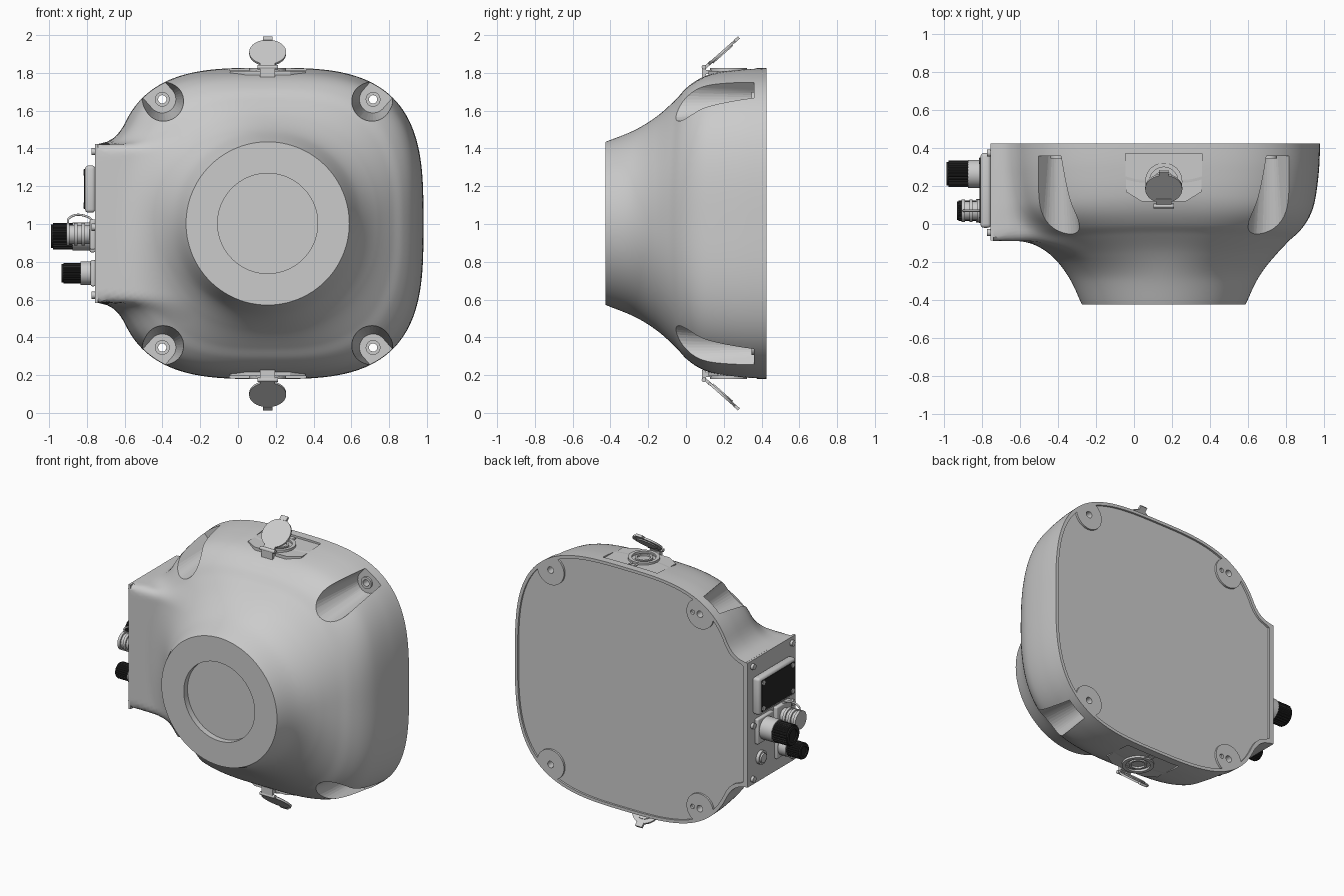
import bpy, bmesh, math
from mathutils import Vector

if "Cube" in bpy.data.objects:
    bpy.data.objects.remove(bpy.data.objects["Cube"])

CX, CZ, BACK, FRONT = 0.157, 1.003, 0.425, -0.425
black = bpy.data.materials.new("black_plastic")
black.diffuse_color = (0.02, 0.02, 0.02, 1)
black.use_nodes = True
black.node_tree.nodes["Principled BSDF"].inputs["Base Color"].default_value = black.diffuse_color
X, Y, Z = Vector((1, 0, 0)), Vector((0, 1, 0)), Vector((0, 0, 1))

# ---------- helpers ----------
def finish(bm, name, mat=None):
    bmesh.ops.recalc_face_normals(bm, faces=bm.faces)
    me = bpy.data.meshes.new(name)
    bm.to_mesh(me)
    bm.free()
    ob = bpy.data.objects.new(name, me)
    bpy.context.collection.objects.link(ob)
    if mat:
        me.materials.append(mat)
    return ob

def smooth(ob, deg=30):
    bpy.ops.object.select_all(action='DESELECT')
    ob.select_set(True)
    bpy.context.view_layer.objects.active = ob
    bpy.ops.object.shade_smooth_by_angle(angle=math.radians(deg))

def cyl(name, c, axis, r, h, mat=None, seg=40, r2=None):
    bm = bmesh.new()
    bmesh.ops.create_cone(bm, cap_ends=True, segments=seg, radius1=r, radius2=r if r2 is None else r2, depth=h)
    ob = finish(bm, name, mat)
    ob.location = c
    ob.rotation_euler = axis.to_track_quat('Z', 'Y').to_euler()
    smooth(ob)
    return ob

def box(name, lo, hi, bevel=0, mat=None):
    bm = bmesh.new()
    bmesh.ops.create_cube(bm, size=1)
    for v in bm.verts:
        v.co = [l + (h - l) * (c + .5) for l, h, c in zip(lo, hi, v.co)]
    if bevel:
        bmesh.ops.bevel(bm, geom=bm.edges[:], offset=bevel, segments=3, affect='EDGES', profile=.5)
    ob = finish(bm, name, mat)
    smooth(ob)
    return ob

def prism(name, pts, vec, mat=None):
    bm = bmesh.new()
    f = bm.faces.new([bm.verts.new(p) for p in pts])
    ext = bmesh.ops.extrude_face_region(bm, geom=[f])
    bmesh.ops.translate(bm, vec=vec, verts=[g for g in ext['geom'] if isinstance(g, bmesh.types.BMVert)])
    return finish(bm, name, mat)

def tube(name, c, axis, ro, ri, h, mat=None):
    ob = cyl(name, c, axis, ro, h, mat)
    cut(ob, cyl("bore", c, axis, ri, h * 2))
    smooth(ob)
    return ob

def cut(ob, cutter):
    bpy.context.view_layer.update()
    m = ob.modifiers.new("cut", 'BOOLEAN')
    m.operation, m.solver, m.object = 'DIFFERENCE', 'EXACT', cutter
    bpy.context.view_layer.objects.active = ob
    bpy.ops.object.modifier_apply(modifier=m.name)
    bpy.data.objects.remove(cutter)

# ---------- implicit shape of the housing ----------
PROF = [(-.425, .432), (-.27, .495), (-.15, .57), (-.05, .66), (0, .715), (.07, .765),
        (.15, .795), (.3, .817), (.425, .824), (.6, .826)]

def slope(i):
    a, b = PROF[max(i - 1, 0)], PROF[min(i + 1, len(PROF) - 1)]
    return (b[1] - a[1]) / (b[0] - a[0])

SL = [slope(i) for i in range(len(PROF))]

def radius(y):
    y = max(y, FRONT)
    i = 0
    while PROF[i + 1][0] < y:
        i += 1
    (a, p), (b, q) = PROF[i], PROF[i + 1]
    h = b - a
    t = (y - a) / h
    return (p * (1 + 2 * t) * (1 - t) ** 2 + q * t * t * (3 - 2 * t)
            + h * (SL[i] * t * (1 - t) ** 2 + SL[i + 1] * t * t * (t - 1)))

def field(x, y, z):
    dx, dz = abs(x - CX), abs(z - CZ)
    s = min(1, max(0, (y + .3) / .4))
    n = 2 + 1.2 * s * s * (3 - 2 * s)
    shift = .04 * min(1, max(0, (y - FRONT) * 4)) * dx * dx / (dx * dx + dz * dz + 1e-9)
    a = (dx ** n + dz ** n) ** (1 / n) - radius(y + shift)
    a = max(a, FRONT - y)
    # rounded connector box on the left, blended in
    r = .04
    q = (abs(x + .725) - .475 + r, abs(y - .41) - .5 + r, dz - .42 + r)
    b = math.sqrt(sum(max(v, 0) ** 2 for v in q)) + min(max(q), 0) - r
    k = .12
    h = max(k - abs(a - b), 0) / k
    return min(a, b) - h * h * k / 4

def cast(d, inset=0, xmin=-9):
    lo, hi = 0, 1.7
    for _ in range(20):
        m = (lo + hi) / 2
        x = CX + d[0] * m
        if max(field(x, BACK + d[1] * m, CZ + d[2] * m) + inset, xmin - x) < 0:
            lo = m
        else:
            hi = m
    return Vector((CX, BACK, CZ)) + Vector(d) * lo

# ---------- housing ----------
N, M = 200, 64
bm = bmesh.new()
p0 = math.atan(.432 / (BACK - FRONT))
rings = []
for j in range(M + 1):
    p = p0 + (math.pi / 2 - p0) * j / M
    rings.append([bm.verts.new(cast((math.sin(p) * math.cos(t), -math.cos(p), math.sin(p) * math.sin(t))))
                  for t in (2 * math.pi * i / N for i in range(N))])
for a, b in zip(rings, rings[1:]):
    for i in range(N):
        bm.faces.new((a[i], a[(i + 1) % N], b[(i + 1) % N], b[i]))
bm.faces.new(rings[0])
bm.faces.new(rings[-1])
body = finish(bm, "housing")
cut(body, box("trim", (-2, -1, 0), (-.745, 1, 2)))
cut(body, cyl("front_recess_cut", (CX, FRONT, CZ), Y, .265, .08, seg=96))

# corner scallops, through holes and screw seats
corners = [(sx, sz, CX + sx * .558, CZ + sz * .657) for sx in (1, -1) for sz in (1, -1)]
for sx, sz, x, z in corners:
    bm = bmesh.new()
    for y, r in ((.36, .072), (-.12, .125)):
        for off in (0, .35):
            for i in range(40):
                t = math.tau * i / 40
                bm.verts.new((x + sx * off * .66 + r * math.cos(t), y, z + sz * off * .75 + r * math.sin(t)))
    bmesh.ops.convex_hull(bm, input=bm.verts[:])
    bmesh.ops.delete(bm, geom=[v for v in bm.verts if not v.link_faces], context='VERTS')
    cut(body, finish(bm, "scallop_cut"))

# shallow back recess that leaves a rim and four corner bosses
ring = [cast((math.cos(t), 0, math.sin(t)), .02, -.725) for t in (math.tau * i / 240 for i in range(240))]
rec = prism("back_recess_cut", [(v.x, .412, v.z) for v in ring], (0, .05, 0))
for sx, sz, x, z in corners:
    cut(rec, cyl("boss", (x, .43, z), Y, .1, .2))
cut(body, rec)
for sx, sz, x, z in corners:
    cut(body, cyl("hole", (x, .3, z), Y, .022, .5, seg=24))
    if sx < 0:
        cut(body, cyl("hole", (x + .055, .425, z), Y, .015, .03, seg=20))
    tube("screw_seat", (x, .354, z), Y, .039, .022, .016)

# pockets for the top and bottom service ports
for s in (1, -1):
    zs = sorted((CZ + s * .809, CZ + s * .95))
    cut(body, box("pocket", (-.045, .12, zs[0]), (.36, .372, zs[1])))
smooth(body)

# ---------- top and bottom service ports with flip lids ----------
for s in (1, -1):
    P = lambda x, y, h: (x, y, CZ + s * h)
    pad = [(-.043, .37), (.357, .37), (.357, .17), (.275, .12), (.039, .12), (-.043, .17)]
    prism("port_pad", [P(x, y, .76) for x, y in pad], (0, 0, s * .047))
    tube("port_ring", P(CX, .225, .81), Z, .098, .075, .025)
    tube("port_inner_ring", P(CX, .225, .808), Z, .055, .042, .022)
    for dx in (-.02, .02):
        box("port_catch", P(CX + dx - .007, .315, .8), P(CX + dx + .007, .355, .815))
    d = Vector((0, .17, s * .15)).normalized()
    nrm = Vector((0, -.15, s * .17)).normalized()
    c = Vector(P(CX, .188, .903))
    cyl("lid", c, nrm, .098, .013)
    cyl("lid_seal", c - nrm * .008, nrm, .07, .01)
    for name, o, w, l in (("lid_tab", .108, .05, .03), ("lid_neck", -.1, .08, .06)):
        m = c + d * o
        side, along = X * w / 2, d * l / 2
        prism(name, [m - nrm * .008 + side * i + along * j for i, j in ((-1, -1), (1, -1), (1, 1), (-1, 1))], nrm * .016)
    box("lid_hinge", P(CX - .04, .085, .775), P(CX + .04, .105, .832))
    box("lid_strap", P(CX - .04, .09, .79), P(CX + .04, .16, .812))
    cyl("hinge_pin", P(CX, .095, .828), X, .012, .11, seg=20)

# ---------- left connector panel ----------
box("side_panel", (-.758, -.088, CZ - .42), (-.742, BACK, CZ + .42))
for y in (-.045, .375):
    for z in (CZ - .38, CZ + .38, CZ - .02):
        cyl("panel_screw", (-.765, y, z), X, .019, .022, seg=24)
for dz in (.418, -.418):
    cyl("vent_plug", (-.7, .335, CZ + dz), Z, .012, .012, seg=20)

# cover block with black face
box("cover_block", (-.81, -.02, 1.06), (-.755, .375, 1.31), .018)
box("cover_face", (-.814, .005, 1.08), (-.808, .35, 1.29), 0, black)
for y in (.022, .333):
    for z in (1.098, 1.272):
        cyl("cover_screw", (-.814, y, z), X, .016, .01, seg=20)

def knurled(name, x0, x1, y, z, r):
    pts = [(x0, y + rr * math.cos(t), z + rr * math.sin(t)) for i in range(72)
           for t, rr in [(math.tau * i / 72, r if i % 3 else r * .93)]]
    prism(name, pts, (x1 - x0, 0, 0), black)
    tube(name + "_lip", (x0 - .004, y, z), -X, r * .9, r * .6, .01, black)

# large connector
YL, ZL = .265, .935
box("large_flange", (-.785, YL - .085, ZL - .085), (-.755, YL + .085, ZL + .085), .008)
cyl("large_collar", (-.825, YL, ZL), X, .074, .1)
knurled("large_connector", -.98, -.87, YL, ZL, .07)

# small connector
YS, ZS = .07, .74
box("small_flange", (-.78, YS - .07, ZS - .07), (-.755, YS + .07, ZS + .07), .008)
cyl("small_collar", (-.805, YS, ZS), X, .062, .06)
knurled("small_connector", -.925, -.83, YS, ZS, .054)

# capped connector with wire loop
YC, ZC = .07, .945
box("capped_flange", (-.785, YC - .08, ZC - .08), (-.755, YC + .08, ZC + .08), .008)
cyl("capped_body", (-.835, YC, ZC), X, .05, .14)
for x in (-.82, -.86, -.9):
    cyl("cap_rib", (x, YC, ZC), X, .06, .018)
cu = bpy.data.curves.new("retaining_loop", 'CURVE')
cu.dimensions = '3D'
cu.bevel_depth, cu.bevel_resolution = .006, 3
sp = cu.splines.new('BEZIER')
wire = [(-.9, YC, ZC + .055), (-.895, YC, 1.03), (-.79, YC, 1.035), (-.765, YC, ZC + .06)]
sp.bezier_points.add(len(wire) - 1)
for bp, co in zip(sp.bezier_points, wire):
    bp.co = co
    bp.handle_left_type = bp.handle_right_type = 'AUTO'
bpy.context.collection.objects.link(bpy.data.objects.new("retaining_loop", cu))

# push button
tube("button_ring", (-.768, .29, .74), X, .045, .034, .022)
cyl("button", (-.772, .29, .74), -X, .034, .03, r2=.03)
